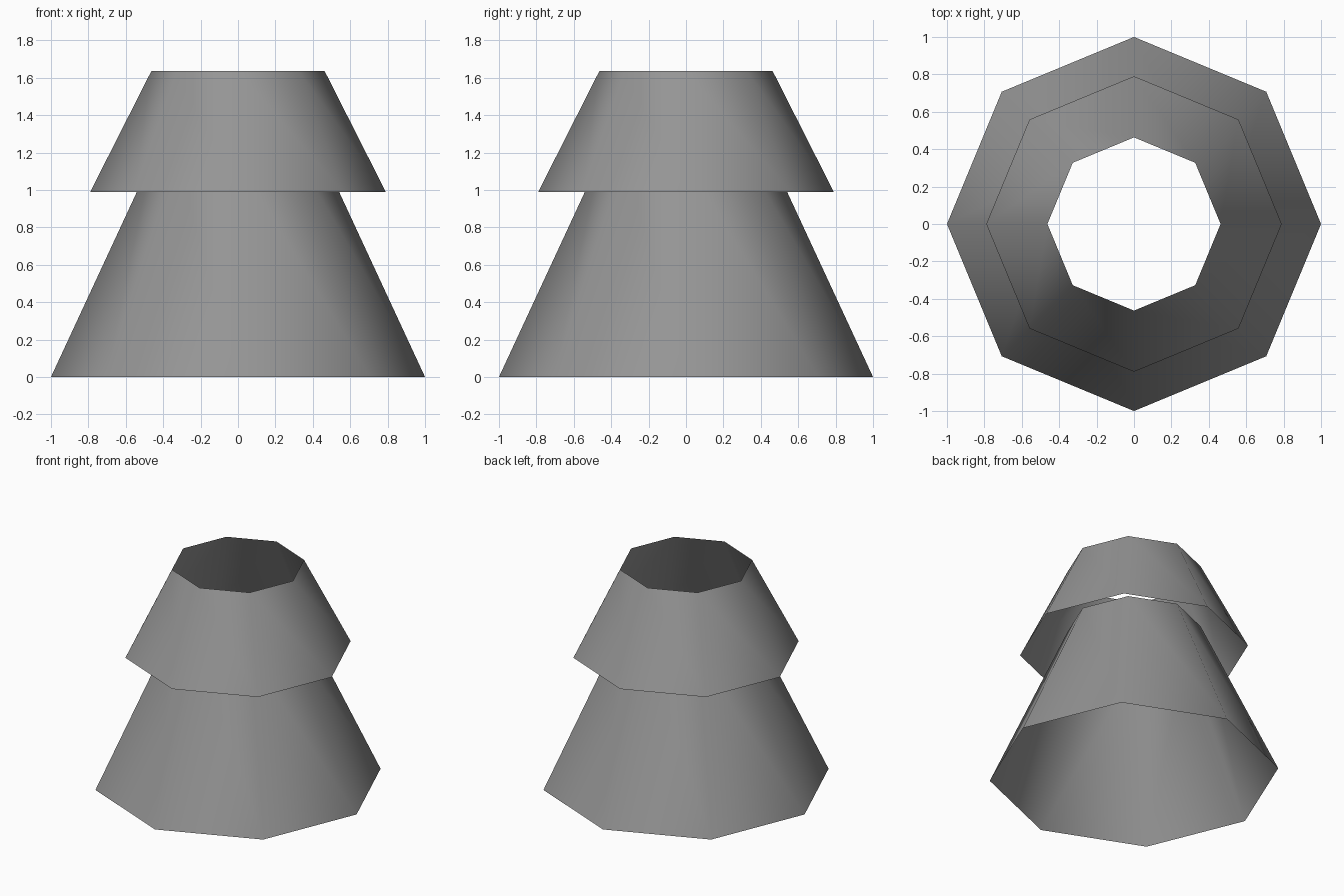
import bpy

# Remove the default cube
cube = bpy.data.objects.get("Cube")
if cube:
    bpy.data.objects.remove(cube, do_unlink=True)

# Single grey colour
grey = bpy.data.materials.new("plain grey")
grey.use_nodes = True
colour = (0.3, 0.3, 0.3, 1)
grey.diffuse_color = colour
grey.node_tree.nodes["Principled BSDF"].inputs["Base Color"].default_value = colour


def open_tier(name, bottom_radius, top_radius, bottom, top):
    """Eight-sided tapered shell, open at both ends, smooth around the sides."""
    bpy.ops.mesh.primitive_cone_add(
        vertices=8, radius1=bottom_radius, radius2=top_radius,
        depth=top - bottom, end_fill_type='NOTHING',
        location=(0, 0, (bottom + top) / 2))
    tier = bpy.context.object
    tier.name = name
    tier.data.materials.append(grey)
    bpy.ops.object.shade_smooth()
    return tier


# Lower skirt rises a little way inside the upper one
open_tier("lower_tier", 1.0, 0.463, 0.0, 1.157)
open_tier("upper_tier", 0.79, 0.463, 0.99, 1.636)
